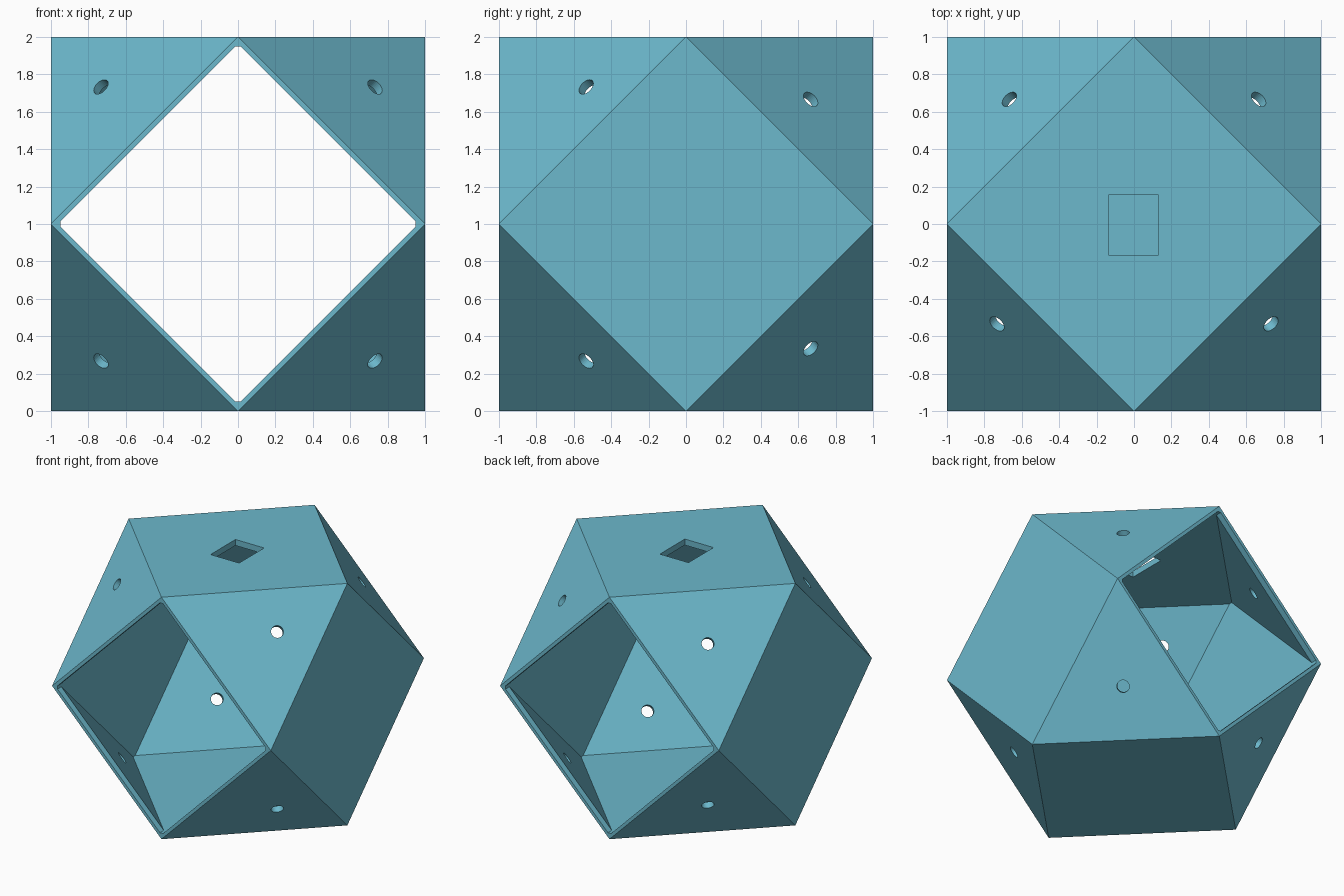
import bpy, bmesh, itertools
from mathutils import Vector, Matrix

if "Cube" in bpy.data.objects:
    bpy.data.objects.remove(bpy.data.objects["Cube"])

CENTRE = Vector((0, 0, 1))
WALL = 0.05

teal = bpy.data.materials.new("teal blue")
teal.diffuse_color = (0.150, 0.479, 0.604, 1)
teal.use_nodes = True
teal.node_tree.nodes["Principled BSDF"].inputs["Base Color"].default_value = teal.diffuse_color


def cuboctahedron(h, e):
    """Hull of all permutations of (h, h, e); e > 0 cuts the corners slightly."""
    bm = bmesh.new()
    pts = set()
    for signs in itertools.product((1, -1), repeat=3):
        for p in set(itertools.permutations((h, h, e))):
            pts.add(tuple(s * c + 0.0 for s, c in zip(signs, p)))
    for p in sorted(pts):
        bm.verts.new(p)
    bmesh.ops.convex_hull(bm, input=bm.verts[:])
    bmesh.ops.dissolve_limit(bm, angle_limit=0.02, verts=bm.verts[:], edges=bm.edges[:])
    return bm


def to_object(bm, name):
    bmesh.ops.recalc_face_normals(bm, faces=bm.faces[:])
    mesh = bpy.data.meshes.new(name)
    bm.to_mesh(mesh)
    bm.free()
    obj = bpy.data.objects.new(name, mesh)
    obj.data.materials.append(teal)
    bpy.context.collection.objects.link(obj)
    return obj


def cut(target, cutter):
    """Subtract the cutter and throw it away."""
    cutter.hide_render = True
    mod = target.modifiers.new("cut", 'BOOLEAN')
    mod.operation = 'DIFFERENCE'
    mod.solver = 'EXACT'
    mod.object = cutter
    bpy.context.view_layer.objects.active = target
    bpy.ops.object.modifier_apply(modifier=mod.name)
    bpy.data.objects.remove(cutter, do_unlink=True)


# Outer shell
bm = cuboctahedron(1.0, 0.0)
bmesh.ops.translate(bm, verts=bm.verts[:], vec=CENTRE)
shell = to_object(bm, "shell")

# Hollow with even wall thickness, pushed out through the front and back squares
inner = 1 - WALL
bm = cuboctahedron(inner, 2 - WALL * 3 ** 0.5 - 2 * inner)
bm.normal_update()
ends = [f for f in bm.faces if abs(f.normal.y) > 0.99]
for face in ends:
    side = 1 if face.calc_center_median().y > 0 else -1
    new = bmesh.ops.extrude_face_region(bm, geom=[face])["geom"]
    verts = [v for v in new if isinstance(v, bmesh.types.BMVert)]
    bmesh.ops.translate(bm, verts=verts, vec=(0, side * 0.2, 0))
    if face.is_valid:
        bmesh.ops.delete(bm, geom=[face], context='FACES_ONLY')
bmesh.ops.translate(bm, verts=bm.verts[:], vec=CENTRE)
cut(shell, to_object(bm, "hollow"))

# Rectangular slot in the top wall
bm = bmesh.new()
bmesh.ops.create_cube(bm, size=1)
bmesh.ops.scale(bm, verts=bm.verts[:], vec=(0.262, 0.326, 0.3))
bmesh.ops.translate(bm, verts=bm.verts[:], vec=(-0.002, -0.006, 2))
cut(shell, to_object(bm, "slot"))

# One round hole through each triangular wall
for sx, sy, sz in itertools.product((1, -1), repeat=3):
    spot = (0.667, 0.667, 0.667) if sy > 0 else (0.733, 0.534, 0.733)
    pos = CENTRE + Vector((sx * spot[0], sy * spot[1], sz * spot[2]))
    turn = Vector((sx, sy, sz)).to_track_quat('Z', 'Y').to_matrix().to_4x4()
    bm = bmesh.new()
    bmesh.ops.create_cone(bm, cap_ends=True, segments=32, radius1=0.047,
                          radius2=0.047, depth=0.3,
                          matrix=Matrix.Translation(pos) @ turn)
    cut(shell, to_object(bm, "hole"))

# Flat faces everywhere
for poly in shell.data.polygons:
    poly.use_smooth = False
    poly.material_index = 0
